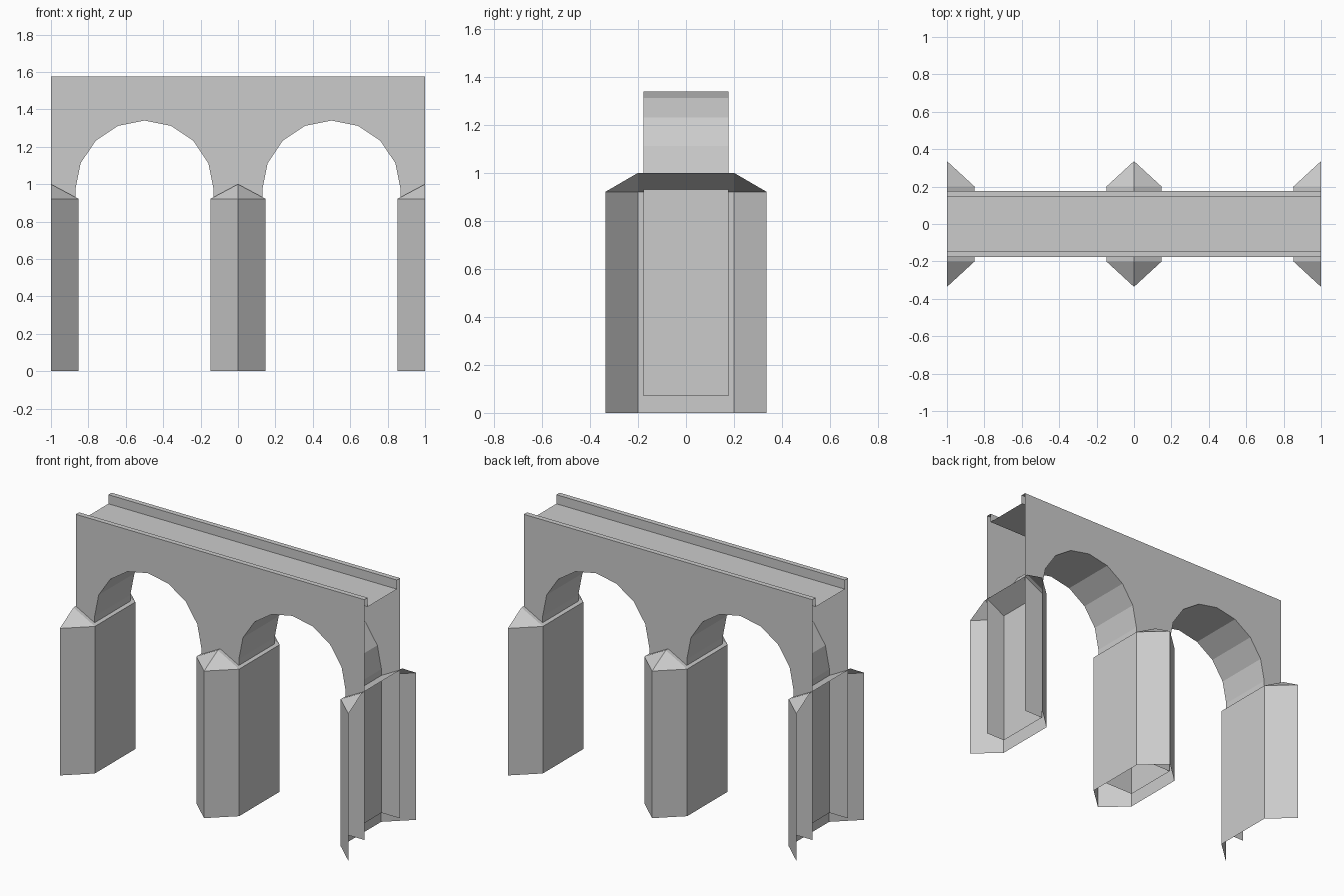
import bpy, bmesh, math

if "Cube" in bpy.data.objects:
    bpy.data.objects.remove(bpy.data.objects["Cube"])

HALF_Y, LIP_Y = 0.177, 0.145          # outer and inner face of the parapets
TOP, FLOOR, LEG_BOTTOM = 1.575, 1.518, 0.07
RADIUS, SPRING = 0.37, 0.97
PIER_X, PIER_Y, NOSE_Y = 0.148, 0.2, 0.336
EAVES, RIDGE = 0.921, 1.0


def make_object(name, faces):
    """Build a flat-shaded mesh from lists of corner points."""
    bm = bmesh.new()
    for pts in faces:
        bm.faces.new([bm.verts.new(p) for p in pts])
    bmesh.ops.remove_doubles(bm, verts=bm.verts, dist=1e-5)
    bmesh.ops.recalc_face_normals(bm, faces=bm.faces)
    mesh = bpy.data.meshes.new(name)
    bm.to_mesh(mesh)
    bm.free()
    obj = bpy.data.objects.new(name, mesh)
    bpy.context.collection.objects.link(obj)
    return obj


def arch_path(cx):
    """Left leg, half-round arch, right leg, as x/z points."""
    arc = [(cx - RADIUS * math.cos(math.pi * i / 8),
            SPRING + RADIUS * math.sin(math.pi * i / 8)) for i in range(9)]
    return [(cx - RADIUS, LEG_BOTTOM)] + arc + [(cx + RADIUS, LEG_BOTTOM)]


# Arched bridge: side walls, soffits and channel-shaped deck, open at the ends
arches = [arch_path(-0.5), arch_path(0.5)]
outline = ([(-1, LEG_BOTTOM)] + arches[0] + arches[1] +
           [(1, LEG_BOTTOM), (1, TOP), (-1, TOP)])
faces = [[(x, -HALF_Y, z) for x, z in outline],
         [(x, HALF_Y, z) for x, z in reversed(outline)]]
for path in arches:
    for (x0, z0), (x1, z1) in zip(path, path[1:]):
        faces.append([(x0, -HALF_Y, z0), (x0, HALF_Y, z0),
                      (x1, HALF_Y, z1), (x1, -HALF_Y, z1)])
channel = [(-HALF_Y, TOP), (-LIP_Y, TOP), (-LIP_Y, FLOOR),
           (LIP_Y, FLOOR), (LIP_Y, TOP), (HALF_Y, TOP)]
for (y0, z0), (y1, z1) in zip(channel, channel[1:]):
    faces.append([(-1, y0, z0), (1, y0, z0), (1, y1, z1), (-1, y1, z1)])
make_object("arched_bridge", faces)


def pier_half(cx, side):
    """One half of a pointed pier with its sloping cap, on the given x side."""
    edge = cx + side * PIER_X
    plan = [(cx, -NOSE_Y), (edge, -PIER_Y), (edge, PIER_Y), (cx, NOSE_Y)]
    out = [[(*a, 0), (*b, 0), (*b, EAVES), (*a, EAVES)]
           for a, b in zip(plan, plan[1:])]
    ridge = [(cx, -PIER_Y, RIDGE), (cx, PIER_Y, RIDGE)]
    n0, e0, e1, n1 = [(*p, EAVES) for p in plan]
    out += [[e0, e1, ridge[1], ridge[0]],
            [n0, e0, ridge[0]], [e1, n1, ridge[1]]]
    return [f if side > 0 else f[::-1] for f in out]


# Piers: halves at both ends, a full one in the middle
make_object("left_pier", pier_half(-1, 1))
make_object("middle_pier", pier_half(0, 1) + pier_half(0, -1))
make_object("right_pier", pier_half(1, -1))
